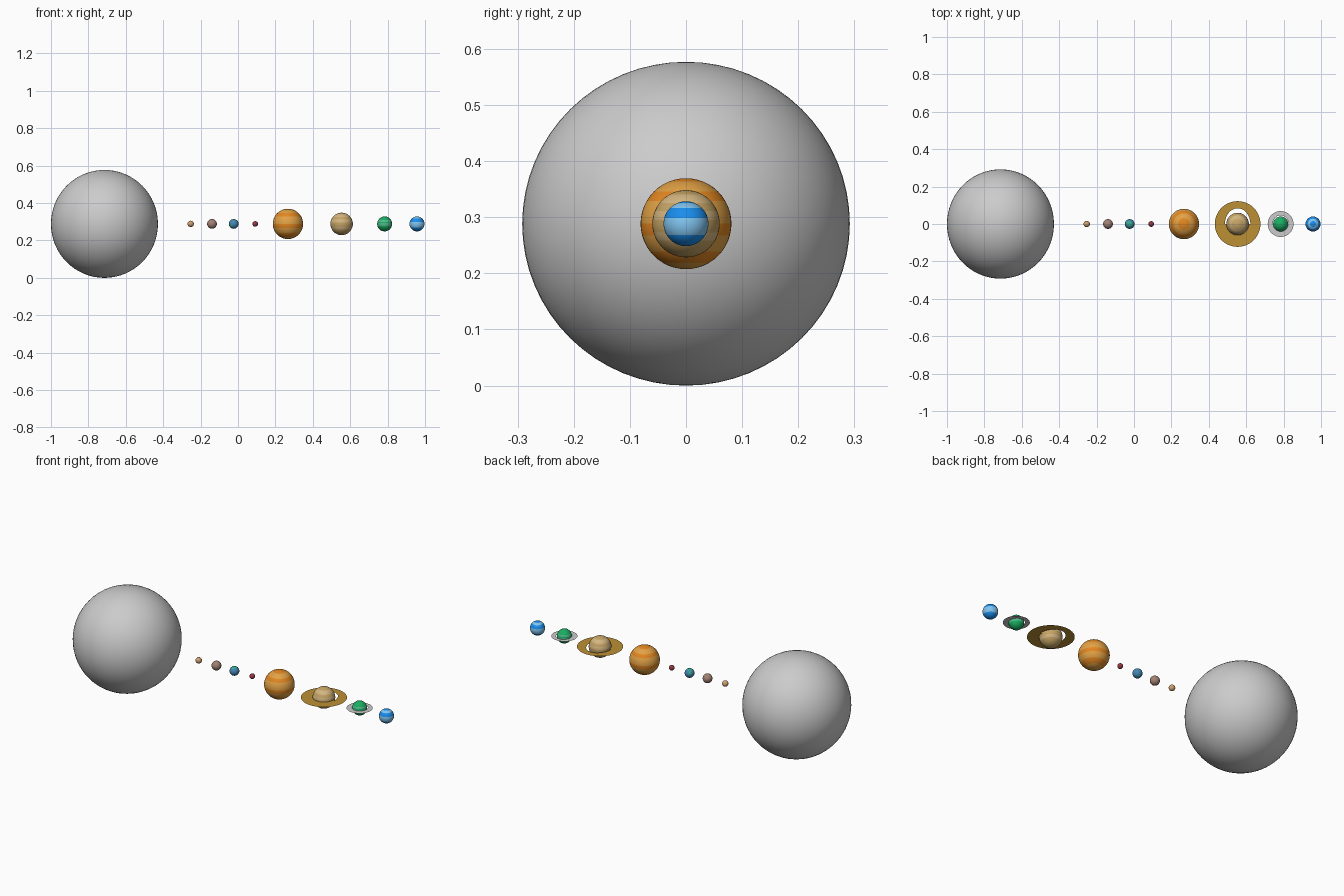
import bpy, bmesh, math
from mathutils import Vector

if "Cube" in bpy.data.objects:
    bpy.data.objects.remove(bpy.data.objects["Cube"])

Z = 0.2885  # height of the line of centres


def mat(name, rgb):
    m = bpy.data.materials.new(name)
    m.diffuse_color = (*rgb, 1)
    m.use_nodes = True
    m.node_tree.nodes["Principled BSDF"].inputs["Base Color"].default_value = m.diffuse_color
    return m


def globe(name, x, size, mats=(), pick=None, seg=48, rings=24):
    """Smooth sphere; pick(unit_direction) chooses the material slot."""
    bm = bmesh.new()
    bmesh.ops.create_uvsphere(bm, u_segments=seg, v_segments=rings, radius=1)
    for f in bm.faces:
        f.smooth = True
        if pick:
            f.material_index = pick(f.calc_center_median().normalized())
    bm.verts.ensure_lookup_table()
    for v in bm.verts:
        v.co = Vector(a * b for a, b in zip(v.co, size))
    me = bpy.data.meshes.new(name)
    bm.to_mesh(me)
    bm.free()
    for m in mats:
        me.materials.append(m)
    ob = bpy.data.objects.new(name, me)
    ob.location = (x, 0, Z)
    bpy.context.collection.objects.link(ob)
    return ob


def bands(*zones):
    """Slot 1 inside the given height ranges, slot 0 elsewhere."""
    return lambda n: int(any(a < n.z < b for a, b in zones))


def ring(name, x, outer, hole_w, hole_h, material, n=64):
    """Thin flat disc, opened by a half-round gap behind the planet."""
    bm = bmesh.new()
    pairs = []
    for i in range(n):
        a = 2 * math.pi * i / n
        c, s = math.cos(a), math.sin(a)
        inner = (hole_w * c, hole_h * s if s > 0 else 0, 0)
        pairs.append((bm.verts.new(inner), bm.verts.new((outer * c, outer * s, 0))))
    for i in range(n):
        (a, b), (c, d) = pairs[i], pairs[(i + 1) % n]
        bm.faces.new((a, b, d, c))
    me = bpy.data.meshes.new(name)
    bm.to_mesh(me)
    bm.free()
    if material:
        me.materials.append(material)
    ob = bpy.data.objects.new(name, me)
    ob.location = (x, 0, Z)
    bpy.context.collection.objects.link(ob)


# colours
sand = mat("sand", (0.62, 0.36, 0.16))
brown = mat("brown", (0.36, 0.22, 0.17))
ocean = mat("ocean", (0.06, 0.24, 0.45))
land = mat("land", (0.03, 0.42, 0.25))
red = mat("red", (0.30, 0.04, 0.06))
orange = mat("orange", (0.76, 0.24, 0.015))
amber = mat("amber", (0.76, 0.36, 0.06))
tan = mat("tan", (0.56, 0.37, 0.13))
cream = mat("cream", (0.66, 0.47, 0.22))
gold = mat("gold", (0.50, 0.28, 0.035))
green = mat("green", (0.01, 0.42, 0.12))
mint = mat("mint", (0.08, 0.50, 0.26))
blue = mat("blue", (0.01, 0.27, 0.85))
sky = mat("sky", (0.22, 0.56, 0.88))

# star
globe("star", -0.714, (0.286, 0.292, 0.2885), seg=64, rings=32)

# small inner planets
for name, x, r, m in (("first_planet", -0.253, 0.017, sand),
                      ("second_planet", -0.139, 0.026, brown),
                      ("fourth_planet", 0.092, 0.015, red)):
    globe(name, x, (r, r, r), [m], seg=32, rings=16)

# ocean planet with patches of land
globe("third_planet", -0.023, (0.026,) * 3, [ocean, land],
      lambda n: int(n.z > 0.85 or math.sin(4 * n.x + 1) * math.cos(3 * n.y + 2 * n.z) > 0.6),
      seg=32, rings=16)

# banded giants
globe("fifth_planet", 0.267, (0.081,) * 3, [amber, orange],
      bands((0.9, 1), (0.5, 0.72), (-0.3, -0.02), (-0.85, -0.65)))
globe("sixth_planet", 0.554, (0.06,) * 3, [tan, cream],
      bands((0.65, 0.85), (0.1, 0.4), (-0.5, -0.2)))
globe("seventh_planet", 0.784, (0.04,) * 3, [green, mint],
      bands((0.3, 0.5), (-0.2, 0.1)))
globe("eighth_planet", 0.957, (0.04, 0.04, 0.04), [blue, sky],
      bands((0.75, 0.9), (-0.5, 0.25)))

# rings
ring("sixth_planet_ring", 0.554, 0.122, 0.068, 0.084, gold)
ring("seventh_planet_ring", 0.784, 0.069, 0.042, 0.046, None)
